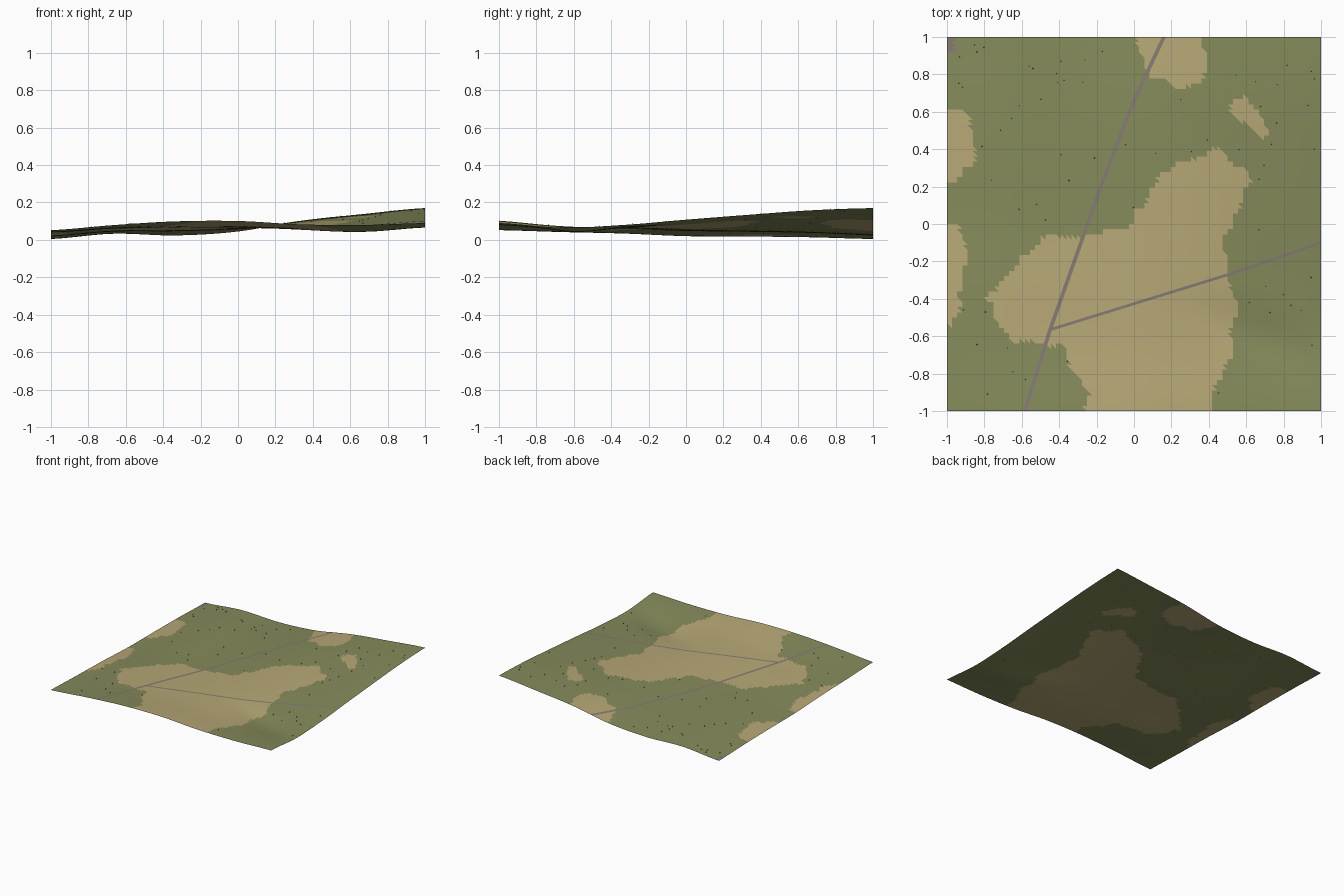
import bpy, bmesh, math, random
from mathutils import Vector

if "Cube" in bpy.data.objects:
    bpy.data.objects.remove(bpy.data.objects["Cube"])

random.seed(4)

def material(name, rgb):
    m = bpy.data.materials.new(name)
    m.diffuse_color = (*[((v / 255 + 0.055) / 1.055) ** 2.4 for v in rgb], 1)
    m.use_nodes = True
    m.node_tree.nodes["Principled BSDF"].inputs["Base Color"].default_value = m.diffuse_color
    return m

GRASS = material("grass green", (134, 139, 91))
SAND = material("dry sand", (183, 168, 119))
ROAD = material("road grey", (133, 123, 114))
BUSH = material("bush green", (84, 94, 60))

# Height profiles of the four edges, evenly spaced
FRONT = [.052, .079, .099, .101, .083, .08, .09]
BACK = [.005, .033, .024, .045, .102, .138, .17]
LEFT = [.052, .042, .034, .02, .018, .014, .005]
RIGHT = [.09, .066, .08, .108, .134, .158, .17]

def curve(p, t):
    """Catmull-Rom sample of a profile, t in -1..1."""
    n = len(p) - 1
    f = min((t + 1) * n / 2, n - 1e-6)
    i = int(f)
    u = f - i
    a, b, c, d = (p[min(max(i + k, 0), n)] for k in (-1, 0, 1, 2))
    return b + u * ((c - a) + u * (2 * a - 5 * b + 4 * c - d + u * (3 * b - a - 3 * c + d))) / 2

def lerp(a, b, t):
    return a + (b - a) * t

def height(x, y):
    """Surface blended between the four edges, plus a valley."""
    u, v = (x + 1) / 2, (y + 1) / 2
    z = lerp(curve(LEFT, y), curve(RIGHT, y), u) + lerp(curve(FRONT, x), curve(BACK, x), v)
    z -= lerp(lerp(FRONT[0], FRONT[-1], u), lerp(BACK[0], BACK[-1], u), v)
    fade = (1 - x ** 4) * (1 - y ** 4)
    d = y + .62 + .35 * (x - .75)
    return z - .022 * fade * math.exp(-(d / .13) ** 2 - ((x - .72) / .35) ** 2)

def ragged(poly):
    """Split the outline into short steps and jitter them."""
    out = []
    for a, b in zip(poly, poly[1:] + poly[:1]):
        a, b = Vector(a), Vector(b)
        n = max(1, round((b - a).length / .06))
        for i in range(n):
            amount = .025 if i else 0
            out.append(a.lerp(b, i / n) + Vector((random.uniform(-1, 1), random.uniform(-1, 1))) * amount)
    return out

# Outlines of the sandy patches: middle, back, small, two at the left
PATCHES = [ragged(p) for p in (
    [(-.2, -1.1), (-.3, -.8), (-.38, -.64), (-.65, -.64), (-.8, -.4), (-.5, -.07), (-.06, -.03),
     (.2, .3), (.47, .4), (.63, .24), (.48, -.05), (.54, -.4), (.53, -.7), (.35, -1.1)],
    [(-.06, 1.1), (.06, .84), (.23, .72), (.39, .82), (.31, 1.1)],
    [(.51, .61), (.59, .68), (.7, .55), (.69, .44)],
    [(-1.1, .6), (-.88, .59), (-.85, .33), (-1.1, .12)],
    [(-1.1, .05), (-.94, 0), (-.88, -.18), (-.95, -.5), (-1.1, -.56)],
)]

def inside(x, y, poly):
    hit = False
    for (x1, y1), (x2, y2) in zip(poly, poly[1:] + poly[:1]):
        if (y1 > y) != (y2 > y) and x < (x2 - x1) * (y - y1) / (y2 - y1) + x1:
            hit = not hit
    return hit

def sandy(x, y):
    return any(inside(x, y, p) for p in PATCHES)

def add_object(name, bm, mats, smooth=True):
    me = bpy.data.meshes.new(name)
    for f in bm.faces:
        f.smooth = smooth
    bm.to_mesh(me)
    bm.free()
    for m in mats:
        me.materials.append(m)
    bpy.context.collection.objects.link(bpy.data.objects.new(name, me))

# Terrain sheet: triangulated grid, coloured by patch outlines
bm = bmesh.new()
bmesh.ops.create_grid(bm, x_segments=72, y_segments=72, size=1)
bmesh.ops.triangulate(bm, faces=bm.faces[:])
for f in bm.faces:
    c = f.calc_center_median()
    if c.x < -.96 and c.y > .92:
        f.material_index = 2
    else:
        f.material_index = int(sandy(c.x, c.y))
for v in bm.verts:
    v.co.z = height(v.co.x, v.co.y)
add_object("terrain", bm, [GRASS, SAND, ROAD])

# Roads: thin ribbons draped over the terrain
def road(name, pts, width):
    path = []
    for a, b in zip(pts, pts[1:]):
        a, b = Vector(a), Vector(b)
        n = max(2, int((b - a).length / .025))
        path += [a.lerp(b, i / n) for i in range(n)]
    path.append(Vector(pts[-1]))
    bm = bmesh.new()
    last = None
    for i, p in enumerate(path):
        d = (path[min(i + 1, len(path) - 1)] - path[max(i - 1, 0)]).normalized()
        side = Vector((-d.y, d.x)) * width / 2
        row = []
        for q in (p + side, p - side):
            x, y = min(max(q.x, -1), 1), min(max(q.y, -1), 1)
            row.append(bm.verts.new((x, y, height(x, y) + .0015)))
        if last:
            bm.faces.new((last[0], last[1], row[1], row[0]))
        last = row
    add_object(name, bm, [ROAD])

road("main_road", [(-.583, -1), (-.45, -.57), (-.17, .22), (0, .66), (.16, 1)], .02)
road("side_road", [(-.45, -.565), (.52, -.265), (1, -.1)], .015)

# Bushes: tiny cones scattered on the grass
bm = bmesh.new()
count = 0
while count < 70:
    x, y = random.uniform(-.97, .97), random.uniform(-.97, .97)
    if sandy(x, y):
        continue
    made = bmesh.ops.create_cone(bm, cap_ends=True, segments=5, radius1=.003, radius2=.001, depth=.008)
    bmesh.ops.translate(bm, verts=made["verts"], vec=(x, y, height(x, y) + .003))
    count += 1
add_object("bushes", bm, [BUSH], False)
